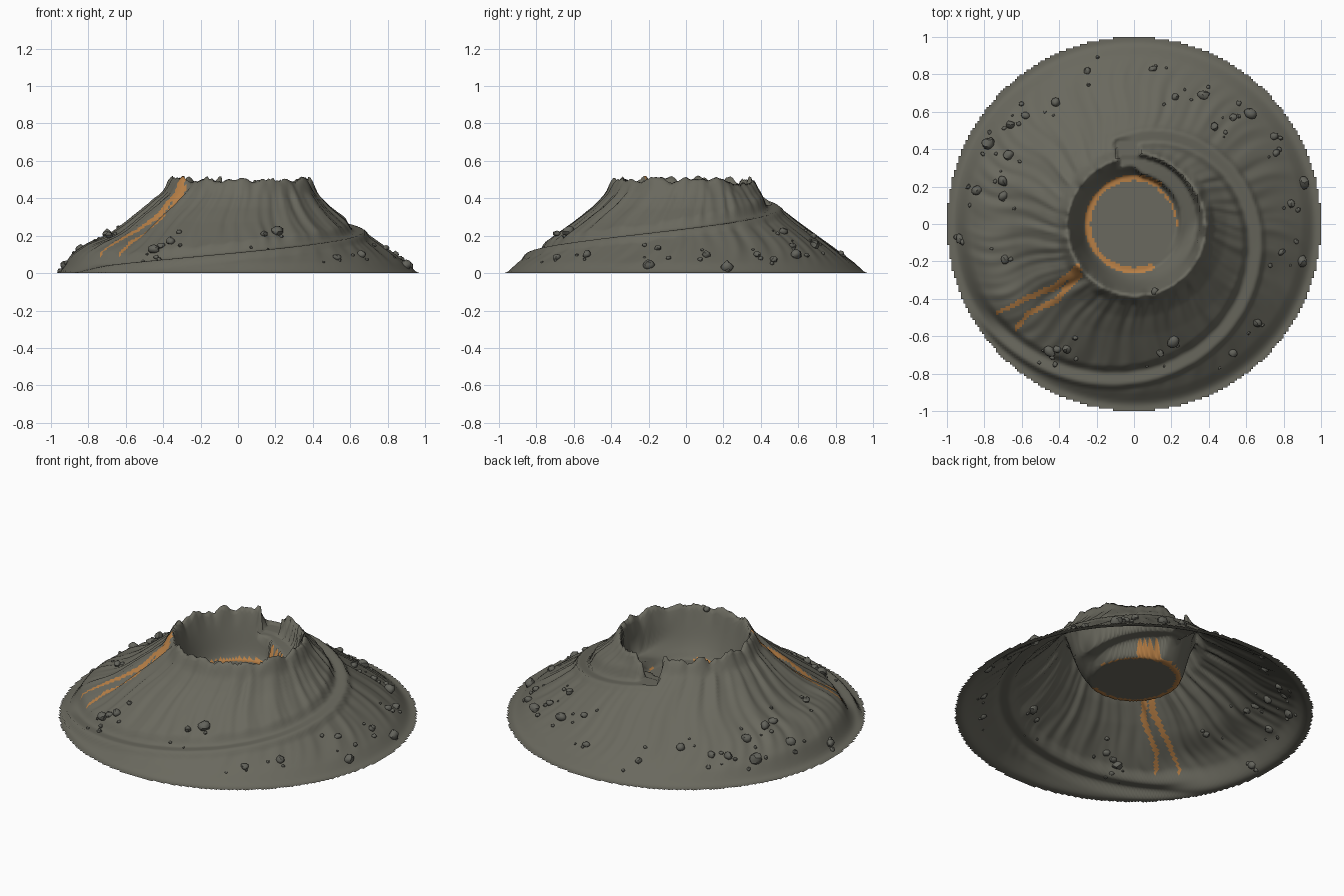
import bpy, bmesh, math, random
from mathutils import Vector, Matrix, noise

if "Cube" in bpy.data.objects:
    bpy.data.objects.remove(bpy.data.objects["Cube"])

random.seed(7)


def material(name, rgb):
    m = bpy.data.materials.new(name)
    m.diffuse_color = (*rgb, 1)
    m.use_nodes = True
    m.node_tree.nodes["Principled BSDF"].inputs["Base Color"].default_value = m.diffuse_color
    return m


ash = material("ash_ground", (0.143, 0.140, 0.112))
lava = material("lava_orange", (0.47, 0.21, 0.06))
stone = material("boulder_grey", (0.125, 0.125, 0.106))

# Cone and crater profile: radius, height
PROFILE = [(0.26, 0.22), (0.285, 0.27), (0.345, 0.44), (0.367, 0.50), (0.39, 0.47),
           (0.42, 0.425), (0.50, 0.350), (0.60, 0.270), (0.75, 0.162), (0.90, 0.055),
           (0.95, 0.01), (0.97, 0.0)]


def smooth(a, b, x):
    t = max(0.0, min(1.0, (x - a) / (b - a)))
    return t * t * (3 - 2 * t)


def profile(r):
    if r <= PROFILE[0][0]:
        return PROFILE[0][1]
    for (r0, z0), (r1, z1) in zip(PROFILE, PROFILE[1:]):
        if r <= r1:
            return z0 + (z1 - z0) * (r - r0) / (r1 - r0)
    return 0.0


def turn(x, y):
    """Degrees clockwise from the back, starting at the crater notch."""
    return (90 - math.degrees(math.atan2(y, x)) + 14) % 360 - 14


def height(x, y):
    r, t = math.hypot(x, y), turn(x, y)
    # rim slightly off centre, towards the front right
    shift = 0.018 * math.cos(math.radians(t - 140))
    rr = r - shift * smooth(0.26, 0.33, r) * (1 - smooth(0.38, 0.5, r))
    z = profile(rr)
    # raised foot on the left, above the end of the road
    z += (0.04 * smooth(215, 245, t) * (1 - smooth(280, 330, t))
          * smooth(0.65, 0.85, r) * (1 - smooth(0.88, 0.955, r)))
    a = math.atan2(y, x) + 0.3 * (r - 0.4) + 0.03 * math.sin(r * 14)
    road_r = 0.46 + 0.485 * t / 240
    road_z = 0.365 - 0.34 * t / 240
    # erosion gullies, weaker below the road
    amp = smooth(0.35, 0.45, r) * (1 - smooth(0.78, 0.95, r))
    if r > road_r and t < 245:
        amp *= 0.6
    n = 0.6 * noise.noise(Vector((math.cos(a) * 8, math.sin(a) * 8, r * 1.6)))
    n += 0.8 * noise.noise(Vector((math.cos(a) * 15, math.sin(a) * 15, r * 2.5 + 7)))
    z += 0.021 * amp * n
    # ragged rim
    rim = smooth(0.325, 0.36, rr) * (1 - smooth(0.38, 0.43, rr))
    z += 0.035 * rim * (0.15 + noise.noise(Vector((math.cos(a) * 6, math.sin(a) * 6, 3.3))))
    z += 0.015 * rim * noise.noise(Vector((x * 30, y * 30, 1.7)))
    # spiral road outside, with a shorter shoulder on the downhill side
    if t < 250:
        d = r - road_r
        k = 1 - (smooth(0.022, 0.055, d) if d > 0 else smooth(0.03, 0.075, -d))
        z += (road_z - z) * k * (1 - smooth(225, 250, t))
    # ramp down inside the crater, with a steep inner wall
    if t < 140:
        d = r - (0.315 - 0.02 * max(t, 0) / 90)
        inner = 0.042 * smooth(-4, 10, t)
        k = 1 - (smooth(0.042, 0.062, d) if d > 0 else smooth(inner, inner + 0.02, -d))
        ramp_z = 0.36 - 0.14 * max(t, 0) / 140
        z += (ramp_z - z) * k * (1 - smooth(85, 140, t))
    # notch joining road and ramp
    if t < 5 and 0.3 < r < 0.46:
        z = min(z, 0.365)
    return max(z, 0.0)


# Lava streams running down the front left slope
STREAMS = [[(-0.28, -0.22), (-0.42, -0.335), (-0.58, -0.40), (-0.74, -0.48)],
           [(-0.28, -0.26), (-0.42, -0.41), (-0.56, -0.475), (-0.64, -0.57)]]


def on_stream(p):
    if p.length < 0.365:
        return False
    for path in STREAMS:
        for i in range(3):
            a, b = Vector(path[i]), Vector(path[i + 1])
            u = (p - a).dot(b - a) / (b - a).length_squared
            if 0 <= u <= 1 and (p - a.lerp(b, u)).length < 0.020 - 0.0035 * (i + u):
                return True
    return False


def on_lava_ring(p):
    r, t = p.length, turn(p.x, p.y)
    if 155 < t or t < 35:
        return 0.232 < r < 0.264
    return t < 92 and 0.221 < r < 0.233


# Volcano: height field on a square grid trimmed to a disc
N = 160
bm = bmesh.new()
bmesh.ops.create_grid(bm, x_segments=N, y_segments=N, size=1.0)
bmesh.ops.delete(bm, geom=[f for f in bm.faces if f.calc_center_median().length > 1.0],
                 context='FACES')
for f in bm.faces:
    c = f.calc_center_median().to_2d()
    f.material_index = 1 if on_stream(c) or on_lava_ring(c) else 0
    f.smooth = True
for v in bm.verts:
    v.co.z = height(v.co.x, v.co.y)
mesh = bpy.data.meshes.new("volcano")
bm.to_mesh(mesh)
bm.free()
mesh.materials.append(ash)
mesh.materials.append(lava)
bpy.context.collection.objects.link(bpy.data.objects.new("volcano", mesh))

# Boulders: the large ones placed by hand, small ones scattered around them
BOULDERS = [(-0.78, 0.43, .035), (-0.67, 0.37, .025), (-0.58, 0.58, .022), (-0.42, 0.65, .024),
            (-0.70, 0.23, .025), (-0.84, 0.18, .025), (-0.93, -0.08, .024), (-0.69, -0.19, .02),
            (-0.45, -0.68, .028), (-0.36, -0.67, .022), (0.21, -0.63, .028), (0.14, -0.69, .02),
            (0.66, -0.53, .022), (0.53, -0.69, .02), (0.90, -0.20, .03), (0.91, 0.22, .03),
            (0.84, 0.11, .02), (0.62, 0.59, .03), (0.53, 0.57, .02), (0.37, 0.69, .028),
            (0.43, 0.52, .022), (0.10, 0.83, .018), (-0.25, 0.82, .018), (0.75, 0.47, .02),
            (0.76, 0.38, .018), (-0.66, 0.53, .022), (0.11, -0.36, .018), (-0.41, -0.67, .02),
            (0.79, -0.15, .018), (0.22, 0.68, .018), (-0.70, 0.15, .022)]
rocks = list(BOULDERS)
for x, y, s in BOULDERS * 2:
    if math.hypot(x, y) > 0.6:
        rocks.append((x + random.uniform(-.08, .08), y + random.uniform(-.08, .08),
                      random.uniform(.006, .014)))

bm = bmesh.new()
for x, y, s in rocks:
    if math.hypot(x, y) > 0.96:
        continue
    place = (Matrix.Translation((x, y, height(x, y) + s * 0.35))
             @ Matrix.Rotation(random.uniform(0, 6.28), 4, 'Z')
             @ Matrix.Diagonal((s * random.uniform(.95, 1.2), s * random.uniform(.8, 1),
                                s * random.uniform(.75, .95), 1)))
    ball = bmesh.ops.create_icosphere(bm, subdivisions=2, radius=1)['verts']
    seed = Vector((x * 50, y * 50, s * 90))
    for v in ball:
        v.co = place @ (v.co * (1.05 + 0.35 * noise.noise(v.co * 1.3 + seed)))
        v.co.z = max(v.co.z, 0.0)
mesh = bpy.data.meshes.new("boulders")
bm.to_mesh(mesh)
bm.free()
mesh.materials.append(stone)
boulders = bpy.data.objects.new("boulders", mesh)
bpy.context.collection.objects.link(boulders)
bpy.context.view_layer.objects.active = boulders
boulders.select_set(True)
bpy.ops.object.shade_smooth_by_angle(angle=math.radians(40))
